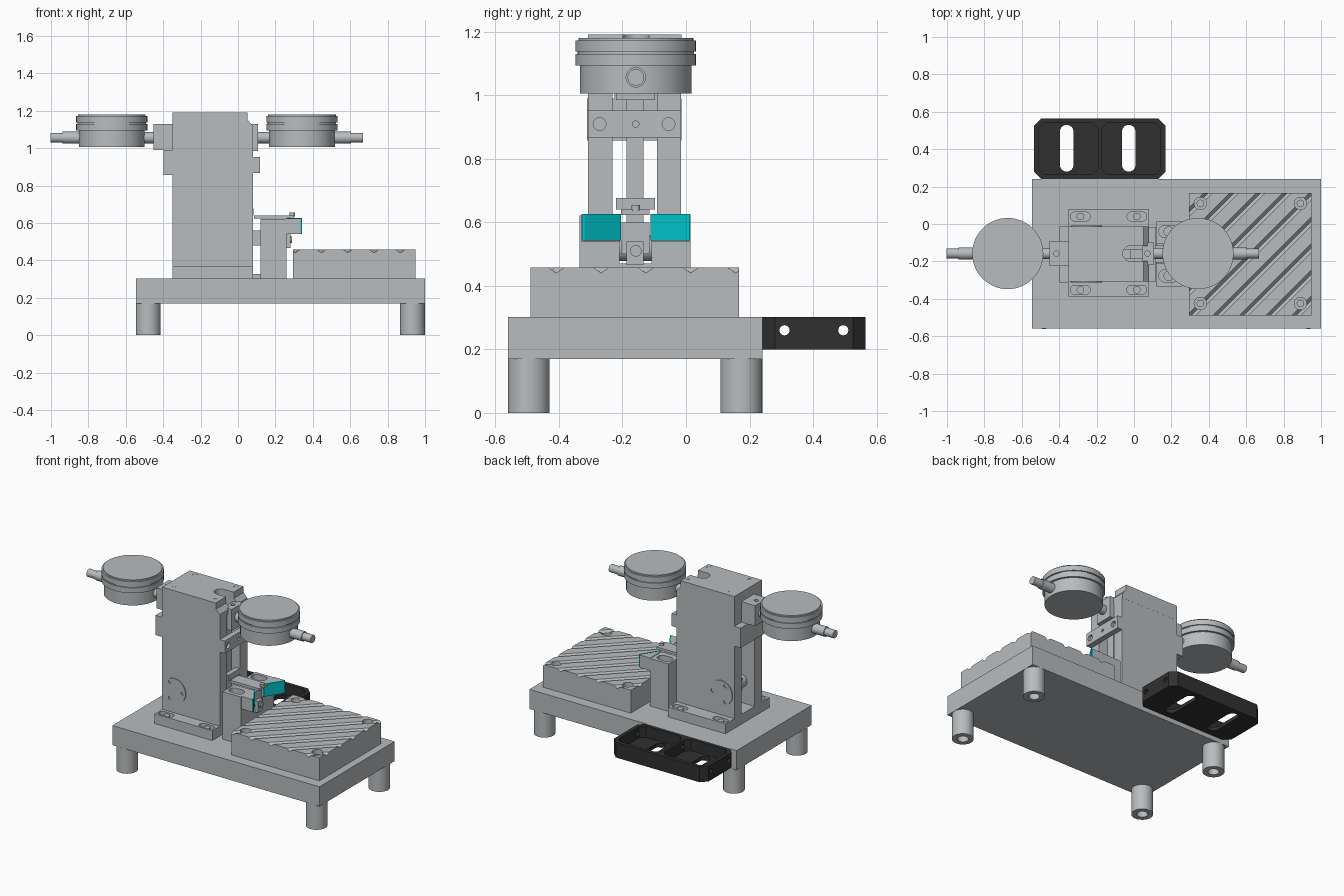
import bpy, bmesh, math
from mathutils import Vector

if "Cube" in bpy.data.objects:
    bpy.data.objects.remove(bpy.data.objects["Cube"])


def material(name, rgb):
    m = bpy.data.materials.new(name)
    m.diffuse_color = (*rgb, 1)
    m.use_nodes = True
    m.node_tree.nodes["Principled BSDF"].inputs["Base Color"].default_value = m.diffuse_color
    return m


STEEL = material("grey metal", (0.48, 0.505, 0.52))
BLACK = material("black plastic", (0.03, 0.03, 0.03))
CYAN = material("cyan pad", (0.0, 0.58, 0.62))
YC = -0.158  # centre line of the gauge


def prism(pts, lo, hi, axis='z'):
    """Extruded outline; pts lie in the plane across the axis."""
    def put(p, h):
        return {'z': (p[0], p[1], h), 'y': (p[0], h, p[1]), 'x': (h, p[0], p[1])}[axis]
    return [put(p, lo) for p in pts], [put(p, hi) for p in pts]


def box(x0, x1, y0, y1, z0, z1):
    return prism([(x0, y0), (x1, y0), (x1, y1), (x0, y1)], z0, z1)


def cyl(a, b, r, lo, hi, axis='z', n=48):
    t = [2 * math.pi * i / n for i in range(n)]
    return prism([(a + r * math.cos(k), b + r * math.sin(k)) for k in t], lo, hi, axis)


def slot(a, b, half_a, half_b, lo, hi, n=12):
    """Rounded slot, long along whichever half size is larger."""
    r = min(half_a, half_b)
    pts = []
    for i in range(4 * n):
        t = 2 * math.pi * (i + 0.5) / (4 * n)
        c, s = math.cos(t), math.sin(t)
        pts.append((a + r * c + math.copysign(half_a - r, c),
                    b + r * s + math.copysign(half_b - r, s)))
    return prism(pts, lo, hi)


def mesh_object(name, solids):
    bm = bmesh.new()
    for bottom, top in solids:
        lo = [bm.verts.new(p) for p in bottom]
        hi = [bm.verts.new(p) for p in top]
        bm.faces.new(lo[::-1])
        bm.faces.new(hi)
        for i in range(len(lo)):
            j = (i + 1) % len(lo)
            bm.faces.new((lo[i], lo[j], hi[j], hi[i]))
    bmesh.ops.recalc_face_normals(bm, faces=bm.faces)
    me = bpy.data.meshes.new(name)
    bm.to_mesh(me)
    bm.free()
    ob = bpy.data.objects.new(name, me)
    bpy.context.collection.objects.link(ob)
    return ob


def part(name, solids, mat=STEEL, *cuts):
    ob = mesh_object(name, solids)
    for group in cuts:
        cutter = mesh_object("cutter", group)
        mod = ob.modifiers.new("cut", 'BOOLEAN')
        mod.object, mod.operation, mod.solver = cutter, 'DIFFERENCE', 'EXACT'
        mod.use_self = True
        bpy.context.view_layer.update()
        ev = ob.evaluated_get(bpy.context.evaluated_depsgraph_get())
        me = bpy.data.meshes.new_from_object(ev)
        ob.modifiers.clear()
        ob.data = me
        bpy.data.objects.remove(cutter)
    ob.data.materials.clear()
    ob.data.materials.append(mat)
    ob.data.shade_smooth()
    ob.data.set_sharp_from_angle(angle=math.radians(30))
    return ob


# Base plate on four bored legs
part("base_plate", [box(-0.545, 1.0, -0.56, 0.24, 0.17, 0.302)])
for x in (-0.48, 0.933):
    for y in (-0.495, 0.174):
        part("leg", [cyl(x, y, 0.066, 0, 0.17)], STEEL, [cyl(x, y, 0.034, -0.01, 0.1)])

# Work block with diagonal V grooves and counterbored corner holes
def groove(c):
    # section across the line x - y = c
    d = Vector((1, 1, 0)).normalized()
    n = Vector((1, -1, 0)).normalized()
    mid = Vector((0.6225 + (c - 0.785) / 2, -0.1625 - (c - 0.785) / 2, 0))
    sec = [n * o + Vector((0, 0, z)) for o, z in ((-0.02, 0.46), (0, 0.44), (0.02, 0.46))]
    return [mid + p - d * 0.8 for p in sec], [mid + p + d * 0.8 for p in sec]


corners = [(x, y) for x in (0.355, 0.89) for y in (-0.425, 0.11)]
part("work_block", [box(0.295, 0.95, -0.49, 0.167, 0.302, 0.457)], STEEL,
     [groove(0.23 + 0.141 * i) for i in range(9)],
     [cyl(x, y, 0.033, 0.40, 0.47) for x, y in corners])
part("block_bolts", [cyl(x, y, 0.02, 0.39, 0.43) for x, y in corners])

# Black side tray: two pockets with slotted floors
x0, x1, y0, y1, k = -0.535, 0.168, 0.24, 0.565, 0.04


def chamfered(a, b, c, d, k, lo, hi):
    return prism([(a + k, c), (b - k, c), (b, c + k), (b, d - k),
                  (b - k, d), (a + k, d), (a, d - k), (a, c + k)], lo, hi)


xm = (x0 + x1) / 2
part("side_tray", [chamfered(x0, x1, y0, y1, k, 0.2, 0.302)], BLACK,
     [chamfered(x0 + 0.025, xm - 0.01, y0 + 0.025, y1 - 0.025, 0.03, 0.225, 0.32),
      chamfered(xm + 0.01, x1 - 0.025, y0 + 0.025, y1 - 0.025, 0.03, 0.225, 0.32)],
     [slot(x, 0.405, 0.036, 0.125, 0.18, 0.32) for x in (-0.36, -0.028)],
     [cyl(y, 0.26, 0.016, x0 - 0.02, x1 + 0.02, 'x', 24) for y in (0.31, 0.495)])

# Column foot with adjusting slots
part("column_foot", [box(-0.35, 0.08, -0.388, 0.08, 0.302, 0.368)], STEEL,
     [slot(x, y, 0.053, 0.024, 0.34, 0.38) for x in (-0.287, 0.015) for y in (-0.352, 0.04)])
part("foot_bolts", [cyl(x, y, 0.02, 0.33, 0.36, n=24)
                    for x in (-0.287, 0.015) for y in (-0.352, 0.04)])

# Two column side plates with a chamfered shoulder, and the notched top
side = [(-0.35, 0.36), (0.08, 0.36), (0.08, 1.12), (0.05, 1.155), (0.05, 1.19), (-0.35, 1.19)]
side[3] = (0.052, 1.15)
for y in (-0.308, -0.092):
    part("column_side", [prism(side, y, y + 0.077, 'y')])
holes = [(x, y) for x in (-0.287, 0.018) for y in (-0.27, -0.048)]
part("column_top", [prism([(-0.35, 1.09), (0.08, 1.09), (0.08, 1.12), (0.052, 1.15),
                           (0.05, 1.191), (-0.35, 1.191)], -0.3085, -0.0145, 'y')], STEEL,
     [slot(0.08, YC, 0.14, 0.041, 1.08, 1.2)],
     [cyl(x, y, 0.014, 1.15, 1.2, n=24) for x, y in holes])

# Round bearing caps with three screw holes, on both sides, and the pivot shaft
for y in (-0.314, -0.015):
    part("bearing_cap", [cyl(-0.255, 0.518, 0.083, y, y + 0.006, 'y')], STEEL,
         [cyl(-0.255 + 0.063 * math.cos(a), 0.518 + 0.063 * math.sin(a), 0.012,
              y - 0.01, y + 0.02, 'y', 20) for a in (0, math.tau / 3, -math.tau / 3)])
part("pivot_shaft", [cyl(-0.255, 0.518, 0.04, -0.24, -0.08, 'y')])

# Swinging lever: upright, arm and sensing tip
part("lever_upright", [box(-0.02, 0.05, -0.187, -0.134, 0.5, 1.1)])
part("lever_arm", [box(-0.29, 0.257, -0.187, -0.134, 0.48, 0.56)])
part("tip_holder", [box(0.12, 0.257, -0.205, -0.115, 0.50, 0.60),
                    box(0.257, 0.28, -0.187, -0.134, 0.465, 0.54)])
part("tip_plate", [box(0.085, 0.30, -0.205, -0.115, 0.623, 0.64)])
part("tip_mount", [box(0.05, 0.082, -0.22, -0.098, 0.64, 0.677)])
part("tip_screws", [cyl(0.29, YC, 0.014, 0.635, 0.655, n=24),
                    cyl(YC, 0.51, 0.018, 0.27, 0.288, 'x', 24)])

# Cross bars and stem holders on the column
part("front_cross_bar", [box(0.08, 0.117, -0.308, -0.015, 0.867, 0.952)], STEEL,
     [cyl(y, 0.909, 0.02, 0.10, 0.13, 'x', 24) for y in (-0.272, -0.055)]
     + [cyl(YC, 0.909, 0.01, 0.10, 0.13, 'x', 24)])
part("rear_cross_bar", [box(-0.397, -0.35, -0.312, -0.0145, 0.857, 0.99)])
part("rear_stem_holder", [box(-0.452, -0.35, -0.225, -0.09, 0.99, 1.128)], STEEL,
     [cyl(-0.415, YC, 0.014, 1.1, 1.14, n=24)])
part("front_stem_holder", [box(0.045, 0.107, -0.22, -0.098, 0.985, 1.128)], STEEL,
     [cyl(0.072, YC, 0.014, 1.1, 1.14, n=24)])

# Clamp block with a centre gap and oval bolt recesses
ovals = [(0.185, -0.277), (0.185, -0.04)]
part("clamp_block", [box(0.12, 0.258, -0.335, 0.014, 0.302, 0.622)], STEEL,
     [box(0.1, 0.28, -0.21, -0.108, 0.47, 0.64)],
     [slot(x, y, 0.052, 0.033, 0.55, 0.64) for x, y in ovals])
part("clamp_bolts", [cyl(x, y, 0.027, 0.54, 0.585, n=32) for x, y in ovals])
part("clamp_link", [box(0.08, 0.12, -0.21, -0.108, 0.302, 0.328)])

# Angled jaws forming a V, faced with cyan pads
for s in (-1, 1):
    def jaw_pts(*pts):
        return [(x, YC + s * d) for x, d in pts]
    part("jaw", [prism(jaw_pts((0.257, 0.05), (0.262, 0.05), (0.334, 0.163),
                               (0.334, 0.172), (0.257, 0.172)), 0.54, 0.625)])
    part("jaw_pad", [prism(jaw_pts((0.262, 0.05), (0.270, 0.047), (0.343, 0.161),
                                   (0.343, 0.170), (0.334, 0.170), (0.334, 0.163)),
                           0.542, 0.626)], CYAN)

# Dial indicators: stepped case, bezel, face and stems
for cx, s, inner in ((-0.675, -1, 0.23), (0.342, 1, 0.24)):
    part("dial_case", [cyl(cx, YC, 0.176, 1.005, 1.1, n=72)])
    part("dial_bezel", [cyl(cx, YC, 0.19, 1.094, 1.13, n=72),
                        cyl(cx, YC, 0.183, 1.13, 1.137, n=72),
                        cyl(cx, YC, 0.19, 1.137, 1.172, n=72),
                        cyl(cx, YC, 0.181, 1.172, 1.18, n=72)])
    for name, r, a, b in (("dial_stem", 0.03, -inner, -0.15),
                          ("stem_collar", 0.032, 0.15, 0.262),
                          ("stem_tip", 0.026, 0.262, 0.327)):
        lo, hi = sorted((cx + s * a, cx + s * b))
        part(name, [cyl(YC, 1.056, r, lo, hi, 'x', 32)])
